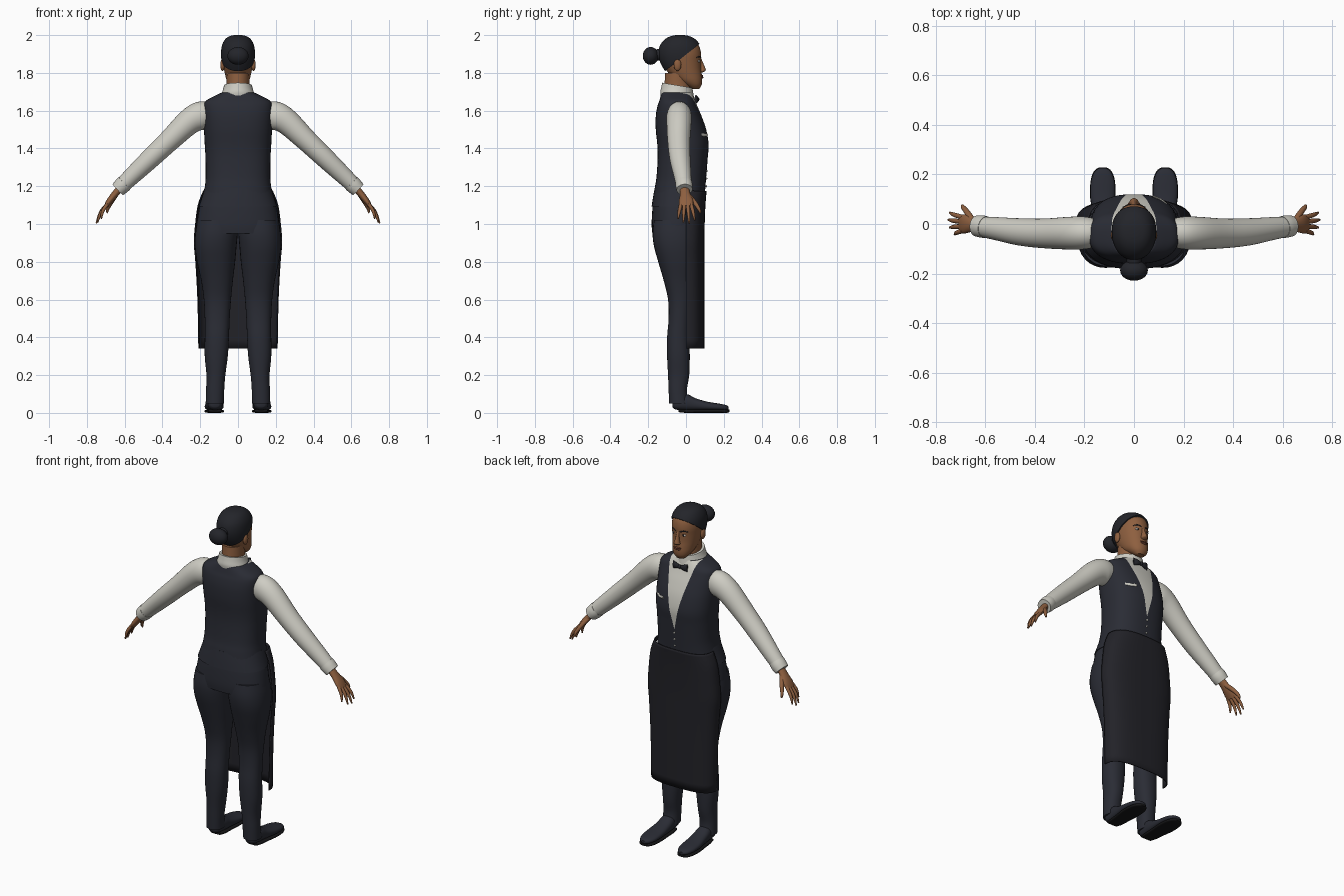
import bpy, bmesh
from math import sin, cos, pi, copysign
from mathutils import Vector

if "Cube" in bpy.data.objects:
    bpy.data.objects.remove(bpy.data.objects["Cube"])


def material(name, r, g, b):
    m = bpy.data.materials.new(name)
    m.use_nodes = True
    m.diffuse_color = (r, g, b, 1)
    bsdf = m.node_tree.nodes["Principled BSDF"]
    bsdf.inputs["Base Color"].default_value = (r, g, b, 1)
    bsdf.inputs["Roughness"].default_value = 0.7
    return m


SKIN = material("brown skin", 0.27, 0.115, 0.05)
LIPS = material("dark lips", 0.19, 0.06, 0.035)
HAIR = material("black hair", 0.017, 0.018, 0.023)
VEST = material("navy cloth", 0.023, 0.025, 0.035)
APRON = material("charcoal apron", 0.016, 0.016, 0.021)
SHIRT = material("off white shirt", 0.62, 0.61, 0.55)
SOLE = material("black sole", 0.008, 0.008, 0.009)
EYE = material("eye white", 0.55, 0.52, 0.48)
parts = []


def smooth_rows(rows, steps=4):
    """Catmull-Rom interpolation through rows of numbers."""
    out = []
    for i in range(len(rows) - 1):
        a, b, c, d = (rows[max(0, min(len(rows) - 1, i + k))] for k in (-1, 0, 1, 2))
        for s in range(steps):
            t = s / steps
            out.append([0.5 * (2 * q + (r - p) * t + (2 * p - 5 * q + 4 * r - w) * t * t
                               + (3 * q - p - 3 * r + w) * t ** 3)
                        for p, q, r, w in zip(a, b, c, d)])
    return out + [list(rows[-1])]


def skin(name, loops, mat, closed=True):
    """Bridge a stack of point loops into one mesh."""
    bm = bmesh.new()
    vs = [[bm.verts.new(p) for p in loop] for loop in loops]
    n = len(loops[0])
    for a, b in zip(vs, vs[1:]):
        for i in range(n if closed else n - 1):
            j = (i + 1) % n
            bm.faces.new((a[i], a[j], b[j], b[i]))
    if closed:
        bm.faces.new(vs[0])
        bm.faces.new(vs[-1])
    bmesh.ops.recalc_face_normals(bm, faces=bm.faces)
    return finish(name, bm, mat)


def finish(name, bm, mat):
    me = bpy.data.meshes.new(name)
    bm.to_mesh(me)
    bm.free()
    me.materials.append(mat)
    ob = bpy.data.objects.new(name, me)
    bpy.context.collection.objects.link(ob)
    parts.append(ob)
    return ob


def bend(v, p):
    return copysign(abs(v) ** (2 / p), v)


def loft(name, rows, mat, power=2.0, n=40, axis="z", s=1):
    """Rows: (height, centre x, half width, low side, high side)."""
    loops = []
    for h, cx, hw, lo, hi in smooth_rows(rows):
        loop = []
        for i in range(n):
            t = 2 * pi * i / n
            x = s * (cx + hw * bend(cos(t), power))
            d = (lo + hi) / 2 + (hi - lo) / 2 * bend(sin(t), power)
            loop.append((x, d, h) if axis == "z" else (x, h, d))
        loops.append(loop)
    return skin(name, loops, mat)


def tube(name, rows, mat, s=1, n=20, steps=4):
    """Rows: (x, y, z, radius along y, radius across)."""
    rows = smooth_rows(rows, steps)
    pts = [Vector(r[:3]) for r in rows]
    loops = []
    for i, (p, r) in enumerate(zip(pts, rows)):
        d = (pts[min(i + 1, len(pts) - 1)] - pts[max(i - 1, 0)]).normalized()
        v = d.cross(Vector((0, 1, 0))).normalized()
        u = v.cross(d)
        loop = [p + u * r[3] * cos(2 * pi * k / n) + v * r[4] * sin(2 * pi * k / n) for k in range(n)]
        loops.append([(s * q.x, q.y, q.z) for q in loop])
    return skin(name, loops, mat)


def ball(name, loc, size, mat, segs=24):
    bm = bmesh.new()
    bmesh.ops.create_uvsphere(bm, u_segments=segs, v_segments=segs // 2, radius=1)
    bmesh.ops.scale(bm, vec=size, verts=bm.verts)
    bmesh.ops.translate(bm, vec=loc, verts=bm.verts)
    return finish(name, bm, mat)


def cut(ob, co, no, keep_upper=False):
    """Slice a mesh by a plane, optionally removing and sealing the lower side."""
    bm = bmesh.new()
    bm.from_mesh(ob.data)
    geom = bm.verts[:] + bm.edges[:] + bm.faces[:]
    bmesh.ops.bisect_plane(bm, geom=geom, plane_co=co, plane_no=no, clear_inner=keep_upper)
    if keep_upper:
        bmesh.ops.holes_fill(bm, edges=[e for e in bm.edges if e.is_boundary])
    bm.to_mesh(ob.data)
    bm.free()


# Head, hair cap and bun
head_rows = [(1.715, 0, .026, .03, .07), (1.735, 0, .046, -.005, .082), (1.76, 0, .06, -.05, .086),
             (1.79, 0, .068, -.085, .084), (1.82, 0, .074, -.108, .08), (1.86, 0, .08, -.13, .079),
             (1.9, 0, .083, -.138, .08), (1.94, 0, .078, -.13, .07), (1.97, 0, .062, -.105, .045),
             (1.986, 0, .04, -.075, .015), (1.992, 0, .012, -.045, -.015)]
loft("head", head_rows, SKIN, 2.1)
hair = loft("hair_cap", [(z + (z - 1.86) * .06, c, w + .007, b - .008, f + .006)
                         for z, c, w, b, f in head_rows], HAIR, 2.1)
cut(hair, (0, .07, 1.952), (0, -.15, .19), keep_upper=True)
ball("hair_bun", (0, -.187, 1.89), (.056, .042, .047), HAIR)
tube("bun_base", [(0, -.12, 1.9, .03, .03), (0, -.17, 1.892, .03, .03)], HAIR)
loft("neck", [(1.64, 0, .066, -.12, .03), (1.72, 0, .06, -.115, .025), (1.8, 0, .06, -.11, .025)], SKIN)

# Face
loft("nose", [(1.802, 0, .012, .07, .088), (1.81, 0, .019, .068, .102), (1.82, 0, .016, .068, .104),
              (1.845, 0, .01, .066, .094), (1.878, 0, .009, .064, .08)], SKIN, n=16)
ball("upper_lip", (0, .083, 1.784), (.024, .008, .005), LIPS, 16)
ball("lower_lip", (0, .083, 1.776), (.02, .009, .006), LIPS, 16)
for side, s in (("left", 1), ("right", -1)):
    ball(side + "_ear", (s * .082, -.045, 1.842), (.012, .02, .032), SKIN, 16)
    ball(side + "_eye", (s * .032, .067, 1.862), (.015, .007, .007), EYE, 16)
    ball(side + "_iris", (s * .032, .0715, 1.862), (.006, .004, .006), HAIR, 12)
    tube(side + "_eyebrow", [(.013, .079, 1.88, .003, .003), (.034, .072, 1.887, .003, .004),
                             (.054, .054, 1.881, .003, .002)], HAIR, s, 8)

# Vest with the shirt front marked off by two slanted cuts
vest = loft("vest", [(1.16, 0, .181, -.169, .1), (1.2, 0, .175, -.164, .103), (1.25, 0, .171, -.156, .107),
                     (1.35, 0, .172, -.15, .115), (1.42, 0, .176, -.152, .12), (1.5, 0, .18, -.16, .107),
                     (1.57, 0, .182, -.16, .083), (1.62, 0, .182, -.152, .062), (1.65, 0, .172, -.142, .05),
                     (1.675, 0, .13, -.135, .04), (1.695, 0, .088, -.13, .033)], VEST, 2.5, 48)
vest.data.materials.append(SHIRT)
apex, slope = 1.3, .23
for s in (1, -1):
    cut(vest, (0, 0, apex), (s, 0, -slope))
for f in vest.data.polygons:
    if f.center.y > -.03 and abs(f.center.x) < slope * (f.center.z - apex):
        f.material_index = 1

# Collar, sloping down to the front
collar = loft("collar", [(1.665, 0, .094, -.134, .042), (1.685, 0, .089, -.136, .042),
                         (1.71, 0, .08, -.131, .038), (1.735, 0, .074, -.126, .034)], SHIRT)
for v in collar.data.vertices:
    v.co.z -= .17 * (v.co.y + .05)

# Bow tie, buttons and pocket edge
for side, s in (("left", 1), ("right", -1)):
    tube(side + "_bow_wing", [(.002, .058, 1.66, .007, .009), (.025, .058, 1.66, .01, .017),
                              (.046, .052, 1.66, .007, .024)], HAIR, s, 12)
ball("bow_knot", (0, .06, 1.66), (.011, .011, .012), HAIR, 12)
for i in range(3):
    z = 1.28 - i * .04
    ball("button_" + str(i + 1), (0, .111 - i * .002, z), (.006, .004, .006), SHIRT, 12)
tube("pocket_handkerchief", [(.075, .112, 1.472, .004, .008), (.105, .1, 1.47, .004, .008),
                             (.132, .08, 1.474, .004, .008)], SHIRT, 1, 8)

# Hips, waistband and legs
loft("trouser_hips", [(.95, 0, .22, -.178, .076), (1.0, 0, .219, -.182, .08), (1.09, 0, .204, -.177, .085),
                      (1.15, 0, .185, -.168, .088), (1.2, 0, .172, -.16, .09)], VEST, 2.3)
loft("waistband", [(1.092, 0, .208, -.182, .088), (1.14, 0, .192, -.175, .092),
                   (1.19, 0, .177, -.166, .097)], VEST, 2.3)
leg_rows = [(1.02, .108, .106, -.17, .06), (.95, .114, .112, -.177, .07), (.88, .118, .11, -.169, .068),
            (.8, .116, .101, -.147, .06), (.7, .111, .084, -.118, .045), (.6, .109, .072, -.095, .033),
            (.5, .11, .066, -.092, .022), (.4, .112, .064, -.1, .018), (.3, .115, .061, -.1, .02),
            (.2, .117, .05, -.095, .017), (.12, .121, .048, -.092, .005), (.05, .123, .048, -.089, .015)]
shoe_rows = [(-.072, .122, .022, .03, .06), (-.055, .122, .036, .018, .085), (0, .122, .042, .012, .1),
             (.05, .123, .045, .012, .078), (.11, .126, .05, .012, .06), (.17, .126, .048, .012, .05),
             (.21, .126, .034, .013, .042), (.226, .126, .014, .018, .032)]
sole_rows = [(-.04, .122, .034, .004, .02), (0, .122, .041, 0, .018), (.06, .124, .046, 0, .018),
             (.12, .126, .052, 0, .018), (.18, .126, .048, 0, .018), (.215, .126, .034, 0, .018),
             (.229, .126, .014, .004, .018)]

# Sleeve, hand and finger paths
sleeve = [(.16, -.035, 1.572, .058, .07), (.2, -.036, 1.572, .066, .076), (.26, -.037, 1.54, .066, .068),
          (.36, -.038, 1.445, .06, .058), (.46, -.032, 1.35, .055, .053), (.56, -.018, 1.255, .046, .046),
          (.625, -.01, 1.193, .04, .04)]
cuff = [(.598, -.013, 1.219, .044, .044), (.615, -.01, 1.202, .045, .044), (.636, -.008, 1.182, .042, .04)]
palm = [(.615, -.01, 1.2, .024, .02), (.65, -.005, 1.16, .027, .018), (.68, 0, 1.122, .038, .016),
        (.7, 0, 1.093, .036, .011)]
tips = [(.744, .046, 1.02), (.75, .017, 1.004), (.744, -.014, 1.008), (.724, -.042, 1.028)]
for side, s in (("left", 1), ("right", -1)):
    loft(side + "_trouser_leg", leg_rows, VEST, 2.2, 32, s=s)
    loft(side + "_shoe", shoe_rows, VEST, 2.4, 28, "y", s)
    loft(side + "_shoe_sole", sole_rows, SOLE, 3.5, 28, "y", s)
    tube(side + "_sleeve", sleeve, SHIRT, s, 32)
    tube(side + "_cuff", cuff, SHIRT, s, 32)
    tube(side + "_palm", palm, SKIN, s)
    for i, tip in enumerate(tips):
        root = Vector((.692, .027 - i * .018, 1.105))
        mid = root.lerp(Vector(tip), .55) + Vector((.006, 0, .006))
        tube(side + "_finger_" + str(i + 1), [(*root, .01, .01), (*mid, .009, .009), (*tip, .004, .004)],
             SKIN, s, 10)
    tube(side + "_thumb", [(.648, .008, 1.155, .014, .014), (.672, .045, 1.115, .012, .012),
                           (.69, .068, 1.08, .009, .009), (.692, .076, 1.058, .004, .004)], SKIN, s, 12)

# Long apron wrapped around the front only
apron_rows = smooth_rows([(1.175, .182, .106), (1.1, .21, .1), (1.0, .224, .096), (.9, .231, .094),
                          (.8, .223, .094), (.6, .212, .094), (.34, .207, .094)])
loops = [[(hw * bend(cos(pi * i / 40), 2.8), yf * bend(sin(pi * i / 40), 2.8), z) for i in range(41)]
         for z, hw, yf in apron_rows]
apron = skin("apron", loops, APRON, closed=False)
thick = apron.modifiers.new("cloth thickness", "SOLIDIFY")
thick.thickness, thick.offset = .006, 0

# Smooth shading with crisp edges
bpy.ops.object.select_all(action="DESELECT")
for ob in parts:
    ob.select_set(True)
bpy.context.view_layer.objects.active = parts[0]
bpy.ops.object.shade_smooth_by_angle(angle=0.8)
